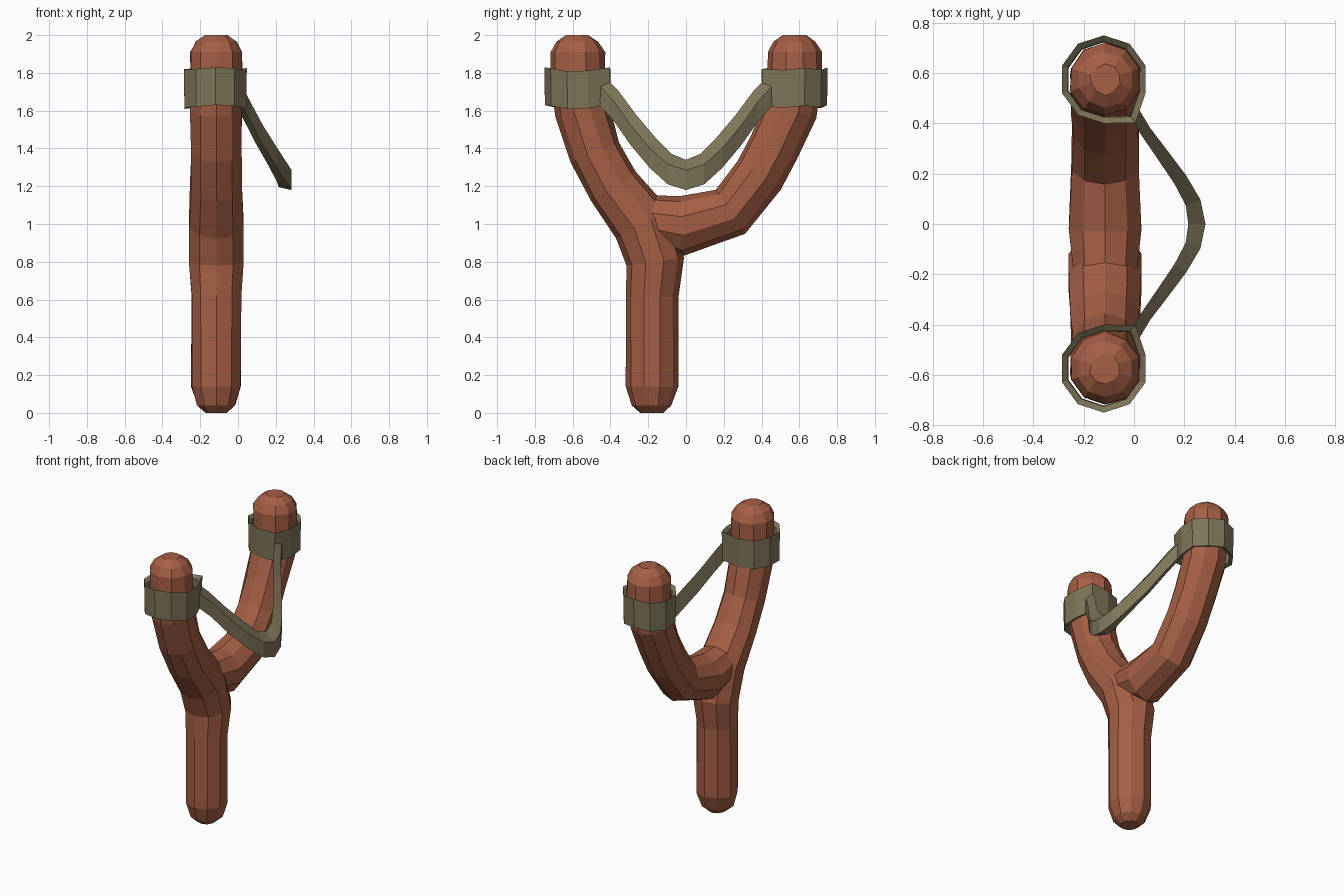
import bpy, bmesh, math, random
from mathutils import Vector

if "Cube" in bpy.data.objects:
    bpy.data.objects.remove(bpy.data.objects["Cube"])

random.seed(4)
CX = -0.115      # wood centre line in x
SIDES = 10


def material(name, color):
    m = bpy.data.materials.new(name)
    m.diffuse_color = (*color, 1)
    m.use_nodes = True
    m.node_tree.nodes["Principled BSDF"].inputs["Base Color"].default_value = m.diffuse_color
    return m


wood = material("wood", (0.38, 0.115, 0.06))
rubber = material("rubber", (0.21, 0.18, 0.10))


def loft(name, rings, mat, caps=True, closed=False):
    """Skin a list of equal-length vertex rings into one object."""
    bm = bmesh.new()
    vs = [[bm.verts.new(p) for p in r] for r in rings]
    n = len(vs[0])
    pairs = list(zip(vs, vs[1:])) + ([(vs[-1], vs[0])] if closed else [])
    for a, b in pairs:
        for i in range(n):
            j = (i + 1) % n
            bm.faces.new((a[i], a[j], b[j], b[i]))
    if caps and not closed:
        bm.faces.new(vs[0][::-1])
        bm.faces.new(vs[-1])
    bmesh.ops.recalc_face_normals(bm, faces=bm.faces)
    me = bpy.data.meshes.new(name)
    bm.to_mesh(me)
    bm.free()
    me.materials.append(mat)
    ob = bpy.data.objects.new(name, me)
    bpy.context.collection.objects.link(ob)
    return ob


def branch(name, path):
    """Faceted tube along (y, z, radius) points in the x = CX plane."""
    rings = []
    for k, (y, z, r) in enumerate(path):
        a, b = path[max(k - 1, 0)], path[min(k + 1, len(path) - 1)]
        t = Vector((0, b[0] - a[0], b[1] - a[1])).normalized()
        side = Vector((0, t.z, -t.y))
        ring = []
        for i in range(SIDES):
            ang = 2 * math.pi * (i + 0.5) / SIDES
            rr = r + random.uniform(-0.004, 0.004)
            ring.append(Vector((CX, y, z)) + side * rr * math.sin(ang)
                        + Vector((min(rr, 0.152) * math.cos(ang), 0, 0)))
        rings.append(ring)
    return loft(name, rings, wood)


def tip(s):
    return [(s * 0.55, 1.6, 0.143), (s * 0.575, 1.78, 0.146), (s * 0.575, 1.91, 0.144),
            (s * 0.575, 1.965, 0.112), (s * 0.575, 2.0, 0.06)]


# Handle continuing into one arm, joined with the other arm
frame = branch("forked_frame", [
    (-0.18, 0.0, 0.06), (-0.18, 0.04, 0.105), (-0.18, 0.14, 0.138), (-0.18, 0.62, 0.137),
    (-0.165, 0.8, 0.155), (-0.23, 1.0, 0.162), (-0.385, 1.2, 0.143), (-0.48, 1.38, 0.138)]
    + tip(-1))
arm = branch("second_arm", [
    (-0.27, 1.03, 0.125), (-0.02, 0.99, 0.155), (0.235, 1.065, 0.138),
    (0.385, 1.26, 0.137), (0.465, 1.41, 0.138)] + tip(1))
mod = frame.modifiers.new("join_arm", 'BOOLEAN')
mod.operation = 'UNION'
mod.solver = 'EXACT'
mod.object = arm
bpy.context.view_layer.objects.active = frame
bpy.ops.object.modifier_apply(modifier=mod.name)
bpy.data.objects.remove(arm)

# Rubber bands wrapped round both arm tips, pulled to a point at the strap
for s, name in ((-1, "near_band"), (1, "far_band")):
    profile = [(0.172, 1.62), (0.175, 1.82), (0.150, 1.80), (0.147, 1.63)]
    rings = []
    for i in range(SIDES):
        a = 2 * math.pi * i / SIDES + math.radians(18)
        pull = 1.22 if i == 1 else 1.0
        dz = random.uniform(-0.012, 0.012)
        rings.append([(-0.12 + r * pull * math.cos(a),
                       s * (0.575 - r * pull * math.sin(a)), z + dz)
                      for r, z in profile])
    loft(name, rings, rubber, closed=True)

# Strap sagging forward between the two bands
half = [(0.0, 0.45, 1.71), (0.045, 0.37, 1.625), (0.11, 0.28, 1.50),
        (0.185, 0.175, 1.375), (0.235, 0.085, 1.29)]
path = [(x, -y, z) for x, y, z in half] + [(0.25, 0, 1.26)] + half[::-1]
rings = []
for k, (x, y, z) in enumerate(path):
    a, b = Vector(path[max(k - 1, 0)]), Vector(path[min(k + 1, len(path) - 1)])
    t = b - a
    out = Vector((t.y, -t.x, 0)).normalized()
    w = 0.02 + 0.014 * (1 - abs(y) / 0.45)
    c = Vector((x, y, z))
    rings.append([c + out * o * w + Vector((0, 0, h))
                  for o, h in ((1, -0.08), (1, 0.025), (-1, 0.08), (-1, -0.065))])
loft("strap", rings, rubber)
